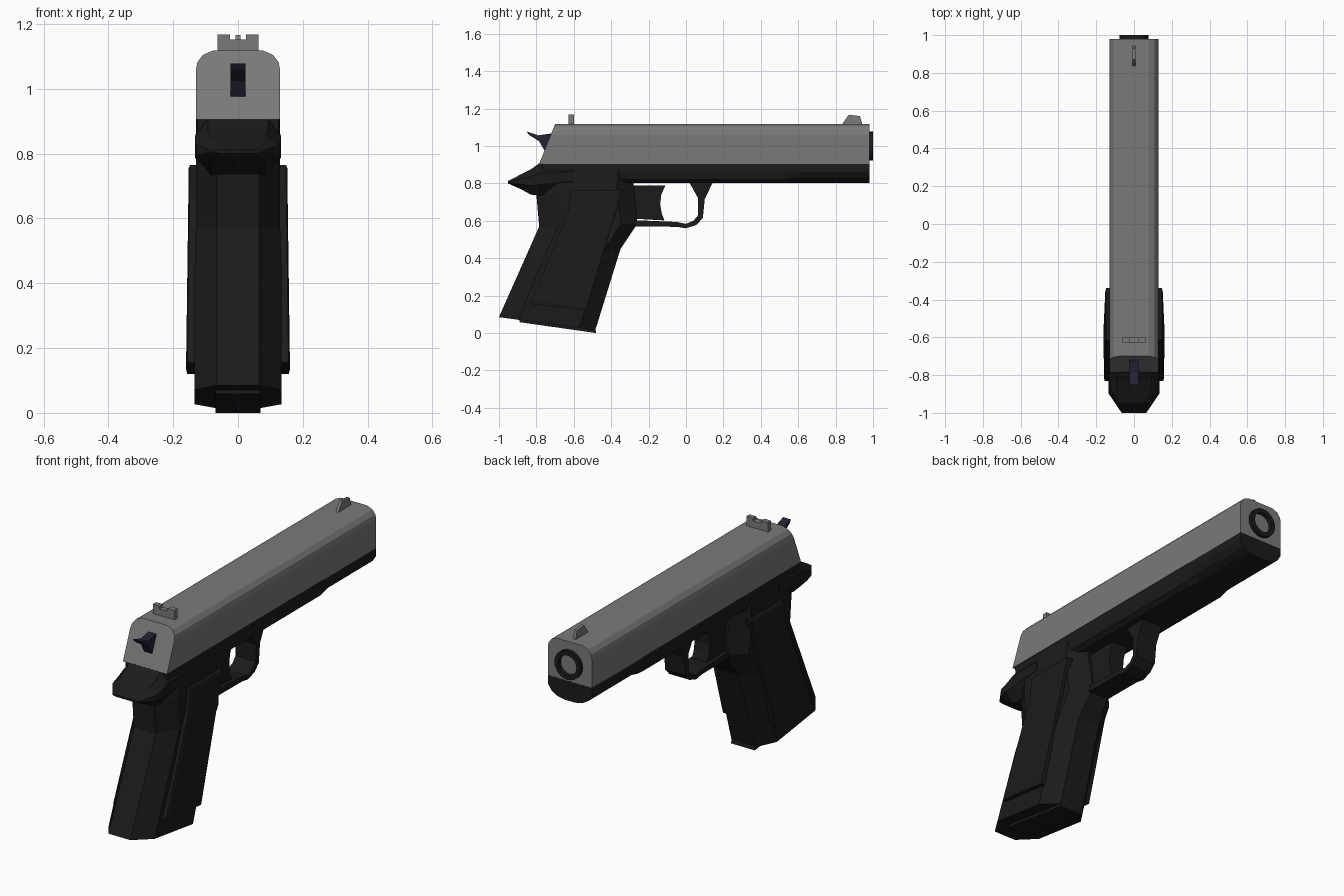
import bpy, bmesh, math

if "Cube" in bpy.data.objects:
    bpy.data.objects.remove(bpy.data.objects["Cube"])


def material(name, rgb):
    m = bpy.data.materials.new(name)
    m.diffuse_color = (*rgb, 1)
    m.use_nodes = True
    m.node_tree.nodes["Principled BSDF"].inputs["Base Color"].default_value = m.diffuse_color
    return m


STEEL = material("steel", (0.2, 0.19, 0.195))
BLACK = material("black", (0.012, 0.011, 0.011))
BLUED = material("blued", (0.02, 0.015, 0.035))


def finish(bm, name, mat):
    bmesh.ops.recalc_face_normals(bm, faces=bm.faces)
    me = bpy.data.meshes.new(name)
    bm.to_mesh(me)
    bm.free()
    me.materials.append(mat)
    ob = bpy.data.objects.new(name, me)
    bpy.context.collection.objects.link(ob)
    return ob


def loft(name, rings, mat):
    """Skin a list of closed rings and cap both ends."""
    bm = bmesh.new()
    rows = [[bm.verts.new(p) for p in r] for r in rings]
    n = len(rows[0])
    for a, b in zip(rows, rows[1:]):
        for i in range(n):
            j = (i + 1) % n
            bm.faces.new((a[i], a[j], b[j], b[i]))
    bm.faces.new(rows[0])
    bm.faces.new(rows[-1])
    return finish(bm, name, mat)


def side_prism(name, yz, x0, x1, mat):
    return loft(name, [[(x, y, z) for y, z in yz] for x in (x0, x1)], mat)


def mirrored(half):
    """Half section (x, z) -> full closed section."""
    return half + [(-x, z) for x, z in reversed(half)]


# Slide: rounded-top section with a raked rear face
sec = mirrored([(0.13, 0.905), (0.13, 1.06), (0.125, 1.083), (0.108, 1.105), (0.078, 1.118)])
loft("slide", [[(x, -0.785 + 0.4 * (z - 0.905), z) for x, z in sec],
               [(x, 0.98, z) for x, z in sec]], STEEL)

# Frame with a fuller, rounded dust cover at the front
narrow = mirrored([(0.126, 0.908), (0.124, 0.86), (0.115, 0.82), (0.09, 0.802), (0.04, 0.802)])
full = mirrored([(0.13, 0.908), (0.13, 0.865), (0.11, 0.832), (0.075, 0.811), (0.03, 0.802)])
loft("frame", [[(x, y, z) for x, z in s] for y, s in
               ((-0.77, narrow), (0.53, narrow), (0.6, full), (0.98, full))], BLACK)

# Grip: octagonal rings running from the frame to the raked butt
# (back y, back z, front y, front z, half width, front flat half width)
levels = [(-0.77, 0.88, -0.28, 0.88, 0.125, 0.065),
          (-0.80, 0.74, -0.28, 0.79, 0.13, 0.065),
          (-0.785, 0.57, -0.26, 0.585, 0.13, 0.05),
          (-0.86, 0.40, -0.35, 0.45, 0.135, 0.065),
          (-1.0, 0.085, -0.485, 0.015, 0.135, 0.07)]
rings = []
for yb, zb, yf, zf, w, f in levels:
    half = [(0.065, 0), (w, 0.2), (w, 0.83), (f, 1)]
    rings.append([(x, yb + t * (yf - yb), zb + t * (zf - zb)) for x, t in mirrored(half)])
loft("grip", rings, BLACK)

# Beavertail: tapered sections flaring backwards
# (y, top z, bottom z, half width)
tail = []
for y, zt, zb, w in ((-0.60, 0.907, 0.76, 0.13), (-0.785, 0.907, 0.735, 0.132),
                     (-0.83, 0.875, 0.74, 0.132), (-0.88, 0.85, 0.768, 0.125),
                     (-0.952, 0.812, 0.80, 0.075)):
    h = zt - zb
    half = [(w * 0.65, zb), (w, zb + 0.35 * h), (w, zb + 0.7 * h), (w * 0.7, zt)]
    tail.append([(x, y, z) for x, z in mirrored(half)])
loft("beavertail", tail, BLACK)

# Grip panels with an inset outer face
panel = [(-0.615, 0.765), (-0.34, 0.765), (-0.37, 0.66), (-0.535, 0.12), (-0.83, 0.155), (-0.63, 0.65)]
cy = sum(p[0] for p in panel) / 6
cz = sum(p[1] for p in panel) / 6
for s, side in ((1, "right"), (-1, "left")):
    loft("grip_panel_" + side, [
        [(s * 0.1, y, z) for y, z in panel],
        [(s * (0.158 - 0.013 * z), y, z) for y, z in panel],
        [(s * (0.162 - 0.013 * z), cy + 0.92 * (y - cy), cz + 0.96 * (z - cz)) for y, z in panel]], BLACK)

# Magazine base under the butt
side_prism("magazine_base", [(-0.89, 0.09), (-0.89, 0.058), (-0.48, 0.0), (-0.487, 0.04)], -0.07, 0.07, BLACK)

# Trigger guard loop and trigger
side_prism("trigger_guard", [
    (-0.29, 0.57), (-0.05, 0.568), (0.0, 0.56), (0.055, 0.578), (0.09, 0.615), (0.1, 0.715), (0.145, 0.81),
    (0.015, 0.81), (0.065, 0.72), (0.065, 0.63), (0.04, 0.6), (0.0, 0.584), (-0.05, 0.594), (-0.29, 0.604)],
    -0.06, 0.06, BLACK)
side_prism("trigger", [(-0.29, 0.79), (-0.11, 0.79), (-0.132, 0.74), (-0.138, 0.69), (-0.13, 0.64),
                       (-0.115, 0.602), (-0.29, 0.612)], -0.045, 0.045, BLACK)

# Hammer
side_prism("hammer", [(-0.852, 1.078), (-0.79, 1.057), (-0.70, 1.07), (-0.72, 0.98), (-0.752, 0.968),
                      (-0.785, 1.025), (-0.84, 1.06)], -0.023, 0.023, BLUED)

# Sights
side_prism("front_sight", [(0.83, 1.11), (0.87, 1.167), (0.93, 1.16), (0.945, 1.11)], -0.008, 0.008, STEEL)
notch = mirrored([(0.064, 1.168), (0.064, 1.11)])
notch = [(0.024, 1.168), (0.064, 1.168), (0.064, 1.11), (-0.064, 1.11), (-0.064, 1.168), (-0.024, 1.168),
         (-0.024, 1.153), (0.024, 1.153)]
loft("rear_sight", [[(x, y, z) for x, z in notch] for y in (-0.627, -0.6)], STEEL)

# Muzzle bushing ring
bm = bmesh.new()
N = 24
loops = [[bm.verts.new((r * math.cos(i * math.tau / N), y, 1.0 + r * math.sin(i * math.tau / N)))
          for i in range(N)] for r, y in ((0.077, 0.96), (0.077, 1.0), (0.053, 1.0), (0.053, 0.96))]
for k in range(4):
    a, b = loops[k], loops[(k + 1) % 4]
    for i in range(N):
        j = (i + 1) % N
        bm.faces.new((a[i], a[j], b[j], b[i]))
finish(bm, "muzzle_ring", BLACK)
